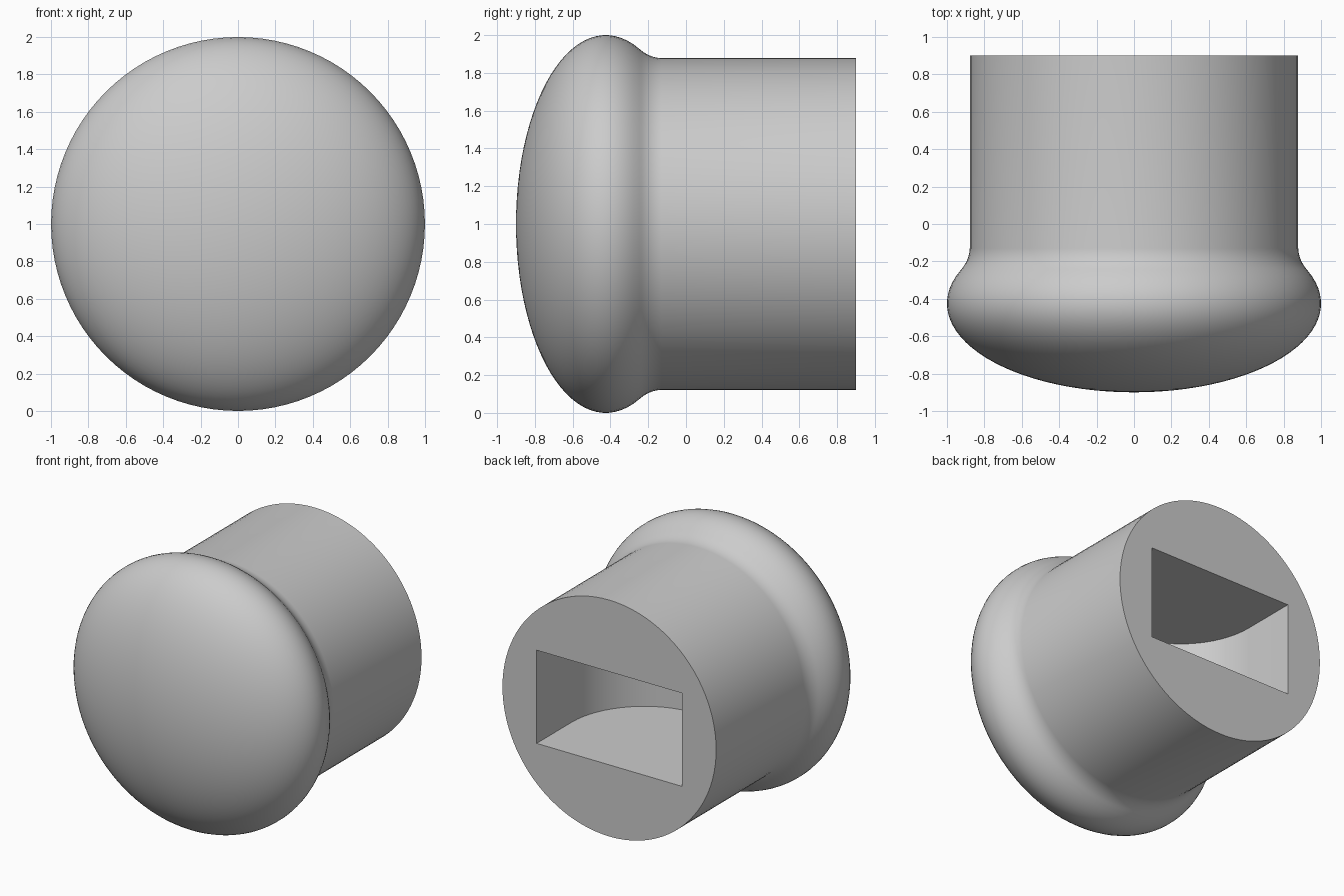
import bpy, bmesh, math
from mathutils import Matrix, Vector

cube = bpy.data.objects.get("Cube")
if cube:
    bpy.data.objects.remove(cube, do_unlink=True)

# Single grey colour
grey = bpy.data.materials.new("plain_grey")
grey.use_nodes = True
colour = (0.6, 0.6, 0.6, 1)
grey.diffuse_color = colour
grey.node_tree.nodes["Principled BSDF"].inputs["Base Color"].default_value = colour


def make_object(name, bm):
    bmesh.ops.recalc_face_normals(bm, faces=bm.faces)
    mesh = bpy.data.meshes.new(name)
    bm.to_mesh(mesh)
    bm.free()
    mesh.materials.append(grey)
    obj = bpy.data.objects.new(name, mesh)
    bpy.context.collection.objects.link(obj)
    return obj


# Cap and stem profile as (radius, y): domed ellipse, concave neck, straight stem
BACK, CAP_Y, CAP_DEPTH, STEM_R = 0.9, -0.425, 0.475, 0.878
profile = []
for i in range(29):
    a = math.radians(i * 4)
    profile.append((math.sin(a), CAP_Y - CAP_DEPTH * math.cos(a)))
start, bend, end = Vector(profile[-1]), Vector((0.881, -0.195)), Vector((STEM_R, -0.13))
for i in range(1, 9):
    t = i / 8
    profile.append(tuple(start * (1 - t) ** 2 + bend * 2 * t * (1 - t) + end * t * t))
profile.append((STEM_R, BACK))

bm = bmesh.new()
points = [bm.verts.new((r, y, 1)) for r, y in profile]
edges = [bm.edges.new(pair) for pair in zip(points, points[1:])]
bmesh.ops.spin(bm, geom=points + edges, cent=(0, 0, 1), axis=(0, 1, 0),
               angle=math.tau, steps=96, use_duplicate=False)
bmesh.ops.remove_doubles(bm, verts=bm.verts, dist=0.0005)
rim = [e for e in bm.edges if e.is_boundary]
bmesh.ops.contextual_create(bm, geom=rim)
knob = make_object("domed_knob", bm)

# Slot cutter: straight sides with a half-round inner end
HALF_W, HALF_H, ROUND_Y = 0.597, 0.346, 0.49
outline = [(HALF_W, BACK + 0.2), (-HALF_W, BACK + 0.2)]
for i in range(33):
    a = math.pi * (1 + i / 32)
    outline.append((HALF_W * math.cos(a), ROUND_Y + HALF_W * math.sin(a)))
bm = bmesh.new()
base = bm.faces.new([bm.verts.new((x, y, 1 - HALF_H)) for x, y in outline])
top = bmesh.ops.extrude_face_region(bm, geom=[base])["geom"]
bmesh.ops.translate(bm, vec=(0, 0, 2 * HALF_H),
                    verts=[g for g in top if isinstance(g, bmesh.types.BMVert)])
cutter = make_object("slot_cutter", bm)
cutter.hide_render = True

# Cut the slot into the back and shade
cut = knob.modifiers.new("slot", 'BOOLEAN')
cut.operation = 'DIFFERENCE'
cut.solver = 'EXACT'
cut.object = cutter
bpy.ops.object.select_all(action='DESELECT')
knob.select_set(True)
bpy.context.view_layer.objects.active = knob
bpy.ops.object.modifier_apply(modifier=cut.name)
bpy.data.objects.remove(cutter, do_unlink=True)
bpy.ops.object.shade_smooth_by_angle(angle=math.radians(30))
